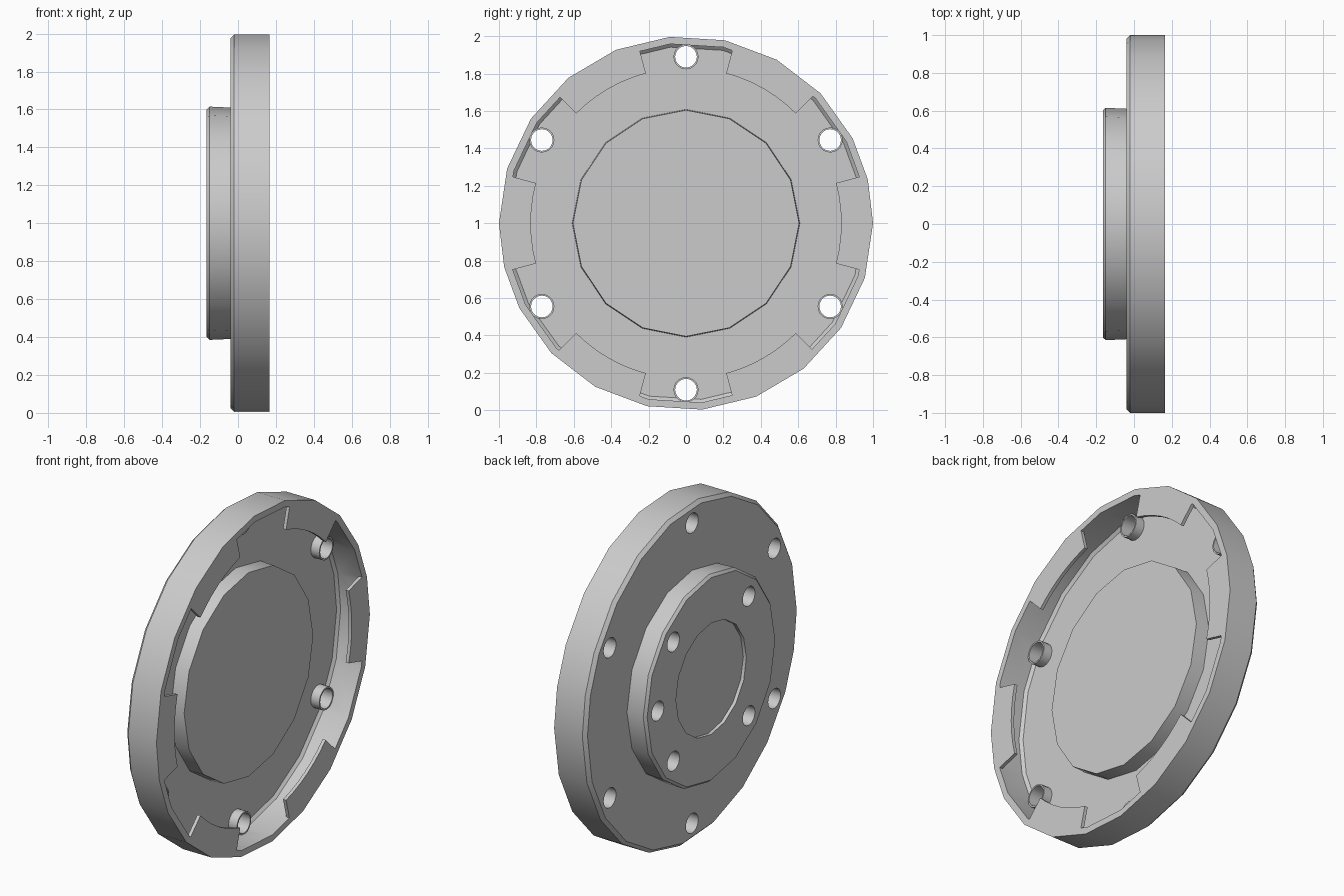
import bpy
import bmesh
from math import cos, sin, radians

cube = bpy.data.objects.get("Cube")
if cube:
    bpy.data.objects.remove(cube, do_unlink=True)

grey = bpy.data.materials.new("plain grey")
grey.use_nodes = True
grey.diffuse_color = (0.6, 0.6, 0.6, 1)
grey.node_tree.nodes["Principled BSDF"].inputs["Base Color"].default_value = (0.6, 0.6, 0.6, 1)


def even(n):
    return [360 * i / n for i in range(n)]


def loft(name, rings, closed):
    """Skin rings of points; closed joins last to first, otherwise the ends are capped."""
    bm = bmesh.new()
    loops = [[bm.verts.new(p) for p in ring] for ring in rings]
    pairs = list(zip(loops, loops[1:]))
    if closed:
        pairs.append((loops[-1], loops[0]))
    else:
        bm.faces.new(loops[0])
        bm.faces.new(loops[-1])
    for a, b in pairs:
        for i in range(len(a)):
            j = (i + 1) % len(a)
            bm.faces.new((a[i], a[j], b[j], b[i]))
    bmesh.ops.recalc_face_normals(bm, faces=bm.faces)
    mesh = bpy.data.meshes.new(name)
    bm.to_mesh(mesh)
    bm.free()
    mesh.materials.append(grey)
    obj = bpy.data.objects.new(name, mesh)
    bpy.context.collection.objects.link(obj)
    return obj


def turned(name, profile, angles, centre=(0, 0), closed=False):
    """Turn an (x, radius) profile about an axis parallel to x."""
    cy, cz = centre[0], centre[1] + 1
    rings = [[(x, cy + r * cos(radians(a)), cz + r * sin(radians(a))) for a in angles]
             for x, r in profile]
    return loft(name, rings, closed)


def combine(target, tool, operation):
    mod = target.modifiers.new(operation.lower(), 'BOOLEAN')
    mod.operation = operation
    mod.solver = 'EXACT'
    mod.object = tool
    tool.hide_render = True
    bpy.context.view_layer.objects.active = target
    bpy.ops.object.modifier_apply(modifier=mod.name)
    bpy.data.objects.remove(tool, do_unlink=True)


def polar(r, a):
    return r * cos(radians(a)), r * sin(radians(a))


# Flange: shallow dish with a chamfered back edge and raised rim
half = [0, 13.5] + [27 + 17 * i for i in range(9)]
rim_angles = half + [a + 180 for a in half]
flange = turned("flange_dish",
                [(-0.04, 0.5), (-0.04, 0.98), (-0.02, 1), (0.165, 1), (0.165, 0.962),
                 (0, 0.962), (-0.015, 0.945), (-0.015, 0.5)], rim_angles, closed=True)

# Six thin lips reaching inward from the rim
for k in range(6):
    sections = []
    for i in range(7):
        a = 60 * k - 15 + 5 * i
        sections.append([(x, polar(r, a)[0], polar(r, a)[1] + 1)
                         for x, r in ((0.145, 0.83), (0.165, 0.83), (0.165, 0.975), (0.145, 0.975))])
    combine(flange, loft("lip", sections, False), 'UNION')

# Six bolt tubes with holes through the floor
for k in range(6):
    spot = polar(0.89, 30 + 60 * k)
    combine(flange, turned("tube", [(-0.03, 0.067), (0.04, 0.067)], even(20), spot), 'UNION')
    combine(flange, turned("bolt_cutter", [(-0.1, 0.058), (0.1, 0.058)], even(20), spot), 'DIFFERENCE')

# Central hub standing out on both sides of the floor
hub = turned("central_hub", [(-0.165, 0.6), (-0.15, 0.615), (0.07, 0.605)], even(16))
combine(hub, turned("recess_cutter", [(-0.2, 0.33), (-0.145, 0.33)], even(16)), 'DIFFERENCE')

# Blind holes in the hub: four on the diagonals and one locating hole
for a in (0, 45, 135, 225, 315):
    combine(hub, turned("blind_cutter", [(-0.2, 0.057), (-0.06, 0.057)], even(18), polar(0.5, a)),
            'DIFFERENCE')

for obj in (flange, hub):
    bpy.ops.object.select_all(action='DESELECT')
    obj.select_set(True)
    bpy.context.view_layer.objects.active = obj
    bpy.ops.object.shade_smooth_by_angle(angle=radians(30))
